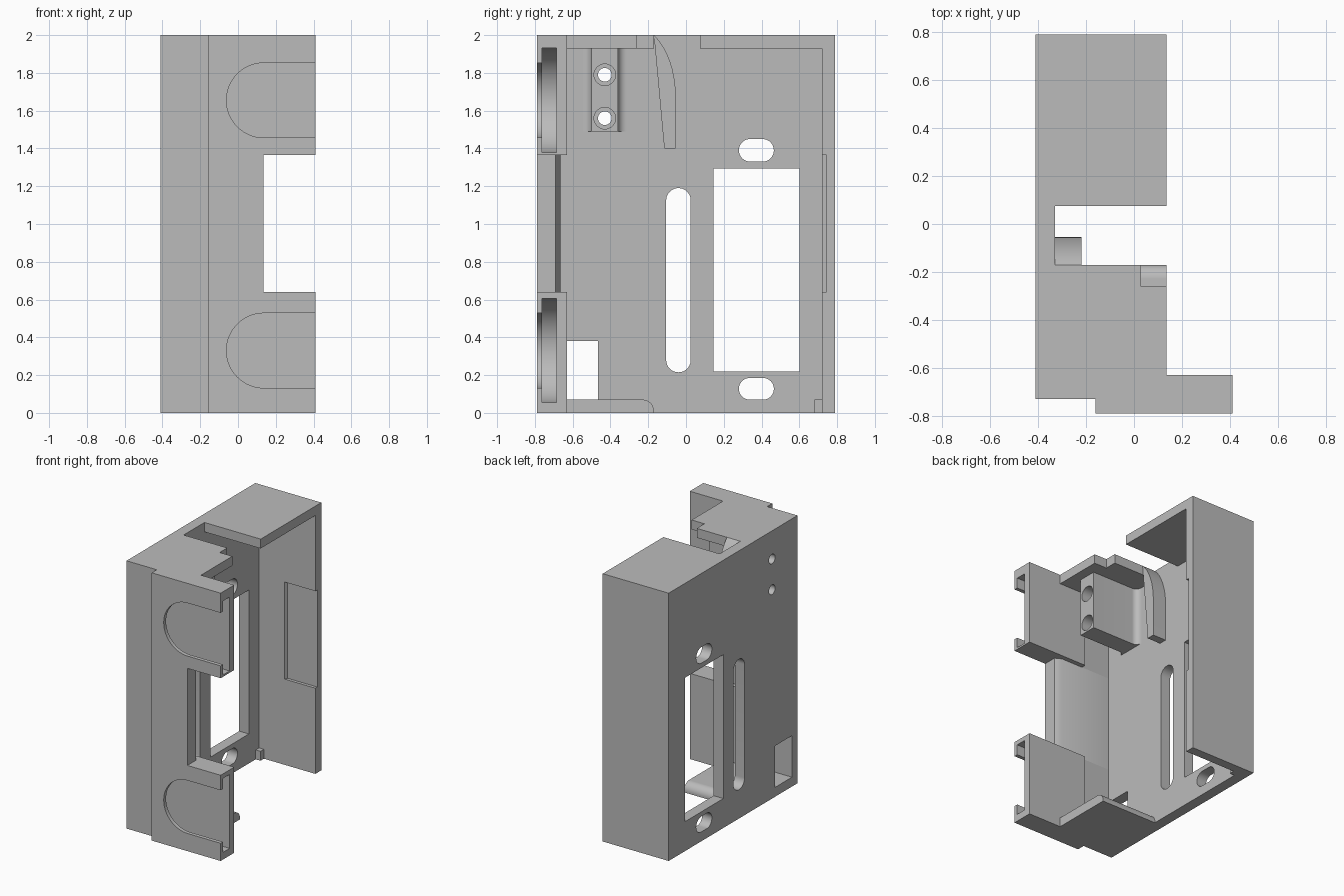
import bpy, bmesh
from math import pi, sin, cos

if "Cube" in bpy.data.objects:
    bpy.data.objects.remove(bpy.data.objects["Cube"], do_unlink=True)

grey = bpy.data.materials.new("light_grey")
grey.use_nodes = True
grey.diffuse_color = (0.5, 0.5, 0.5, 1)
grey.node_tree.nodes["Principled BSDF"].inputs["Base Color"].default_value = (0.5, 0.5, 0.5, 1)


def prism(name, axis, points, lo, hi):
    """Extrude a 2D outline along an axis: x takes (y, z), y takes (x, z), z takes (x, y)."""
    place = {"x": lambda u, v, d: (d, u, v),
             "y": lambda u, v, d: (u, d, v),
             "z": lambda u, v, d: (u, v, d)}[axis]
    bm = bmesh.new()
    low = [bm.verts.new(place(u, v, lo)) for u, v in points]
    high = [bm.verts.new(place(u, v, hi)) for u, v in points]
    bm.faces.new(low)
    bm.faces.new(high)
    n = len(points)
    for i in range(n):
        j = (i + 1) % n
        bm.faces.new((low[i], low[j], high[j], high[i]))
    bmesh.ops.recalc_face_normals(bm, faces=bm.faces)
    mesh = bpy.data.meshes.new(name)
    bm.to_mesh(mesh)
    bm.free()
    mesh.materials.append(grey)
    obj = bpy.data.objects.new(name, mesh)
    bpy.context.collection.objects.link(obj)
    return obj


def rect(u0, u1, v0, v1):
    return [(u0, v0), (u1, v0), (u1, v1), (u0, v1)]


def arc(cu, cv, r, start, end, steps=20):
    return [(cu + r * cos(start + (end - start) * i / steps),
             cv + r * sin(start + (end - start) * i / steps)) for i in range(steps + 1)]


def stadium(u0, u1, v0, v1):
    """Rectangle with fully rounded short ends."""
    r = min(u1 - u0, v1 - v0) / 2
    if u1 - u0 > v1 - v0:
        return arc(u1 - r, v0 + r, r, -pi / 2, pi / 2) + arc(u0 + r, v0 + r, r, pi / 2, 3 * pi / 2)
    return arc(u0 + r, v1 - r, r, 0, pi) + arc(u0 + r, v0 + r, r, pi, 2 * pi)


def circle(u, v, r):
    return arc(u, v, r, 0, 2 * pi, 32)[:-1]


def cut(obj, cutters):
    """Subtract each cutter from the part, then discard the cutters."""
    for c in cutters:
        mod = obj.modifiers.new("cut", "BOOLEAN")
        mod.object, mod.operation, mod.solver = c, "DIFFERENCE", "EXACT"
    bpy.context.view_layer.update()
    graph = bpy.context.evaluated_depsgraph_get()
    mesh = bpy.data.meshes.new_from_object(obj.evaluated_get(graph))
    obj.modifiers.clear()
    obj.data = mesh
    for c in cutters:
        bpy.data.objects.remove(c, do_unlink=True)


screw_y, screw_z = -0.43, (1.56, 1.79)
parts = []

# Side plate with its windows, slots and screw holes
plate = prism("side_plate", "x", rect(-0.665, 0.72, 0, 2), -0.41, -0.33)
openings = [rect(0.145, 0.6, 0.22, 1.295), rect(-0.67, -0.465, 0.07, 0.38),
            stadium(-0.105, 0.025, 0.215, 1.19),
            stadium(0.28, 0.465, 1.33, 1.45), stadium(0.28, 0.465, 0.07, 0.185)]
openings += [circle(screw_y, z, 0.036) for z in screw_z]
cut(plate, [prism("cutter", "x", o, -0.5, -0.2) for o in openings])
parts.append(plate)

# Rear wall with a shallow inner recess
rear = prism("rear_wall", "y", rect(-0.41, 0.135, 0, 2), 0.72, 0.79)
recess = [(-0.13, 0.7), (0.2, 0.7), (0.2, 0.743), (-0.11, 0.743)]
cut(rear, [prism("cutter", "z", recess, 0.64, 1.365)])
parts.append(rear)
parts.append(prism("rear_corner_gusset", "x", rect(0.68, 0.72, 0, 0.07), -0.33, -0.29))

# Front wall: plain middle, and thick arms with stepped slots above and below
outer = [(-0.41, -0.665), (-0.41, -0.73), (-0.16, -0.73), (-0.16, -0.79)]
middle = outer + [(0.135, -0.79), (0.135, -0.69), (0.09, -0.665)]
armed = outer + [(0.41, -0.79), (0.41, -0.63), (-0.09, -0.63), (-0.09, -0.665)]
parts.append(prism("front_wall_middle", "z", middle, 0.64, 1.365))
for name, z0, z1, cz in (("lower_arm", 0, 0.64, 0.33), ("upper_arm", 1.365, 2, 1.655)):
    arm = prism(name, "z", armed, z0, z1)
    slots = []
    for r, y0, y1 in ((0.198, -0.85, -0.75), (0.276, -0.762, -0.685)):
        shape = arc(0.137, cz, r, pi / 2, 3 * pi / 2, 32) + [(0.5, cz - r), (0.5, cz + r)]
        slots.append(prism("cutter", "y", shape, y0, y1))
    cut(arm, slots)
    parts.append(arm)

# Top ledges either side of the gap, and the bottom ledge with its rounded end
top_front = [(-0.33, -0.665), (0.135, -0.665), (0.135, -0.26), (0.03, -0.26),
             (0.03, -0.17), (-0.33, -0.17)]
parts.append(prism("top_front_ledge", "z", top_front, 1.93, 2))
parts.append(prism("top_rear_ledge", "z", rect(-0.33, 0.135, 0.075, 0.72), 1.93, 2))
bottom = [(-0.665, 0.07), (-0.665, 0), (-0.17, 0)] + arc(-0.23, 0.01, 0.06, 0, pi / 2)
parts.append(prism("bottom_ledge", "x", bottom, -0.33, 0.135))

# Screw block with filleted foot and counterbored holes
f = 0.045
block_shape = (arc(-0.33 + f, -0.36 + f, f, pi, 3 * pi / 2, 10) + [(0.06, -0.36), (0.06, -0.5)]
               + arc(-0.33 + f, -0.5 - f, f, pi / 2, pi, 10))
block = prism("screw_block", "z", block_shape, 1.49, 1.93)
bores = []
for z in screw_z:
    bores.append(prism("cutter", "x", circle(screw_y, z, 0.036), -0.5, 0.2))
    bores.append(prism("cutter", "x", circle(screw_y, z, 0.057), -0.05, 0.2))
cut(block, bores)
parts.append(block)

# Curved guide fin beside the top gap
fin = [(-0.17, 2), (-0.115, 1.4), (-0.055, 1.4)]
fin += [(-0.055 - 0.115 * (1 - cos(a * pi / 24)) / (1 - cos(pi / 3)),
         1.68 + 0.32 * sin(a * pi / 24) / sin(pi / 3)) for a in range(8)]
parts.append(prism("guide_fin", "x", fin, -0.33, -0.22))

# Smooth the rounded surfaces while keeping edges sharp
bpy.ops.object.select_all(action="DESELECT")
for p in parts:
    p.select_set(True)
bpy.context.view_layer.objects.active = parts[0]
bpy.ops.object.shade_smooth_by_angle(angle=pi / 6)
